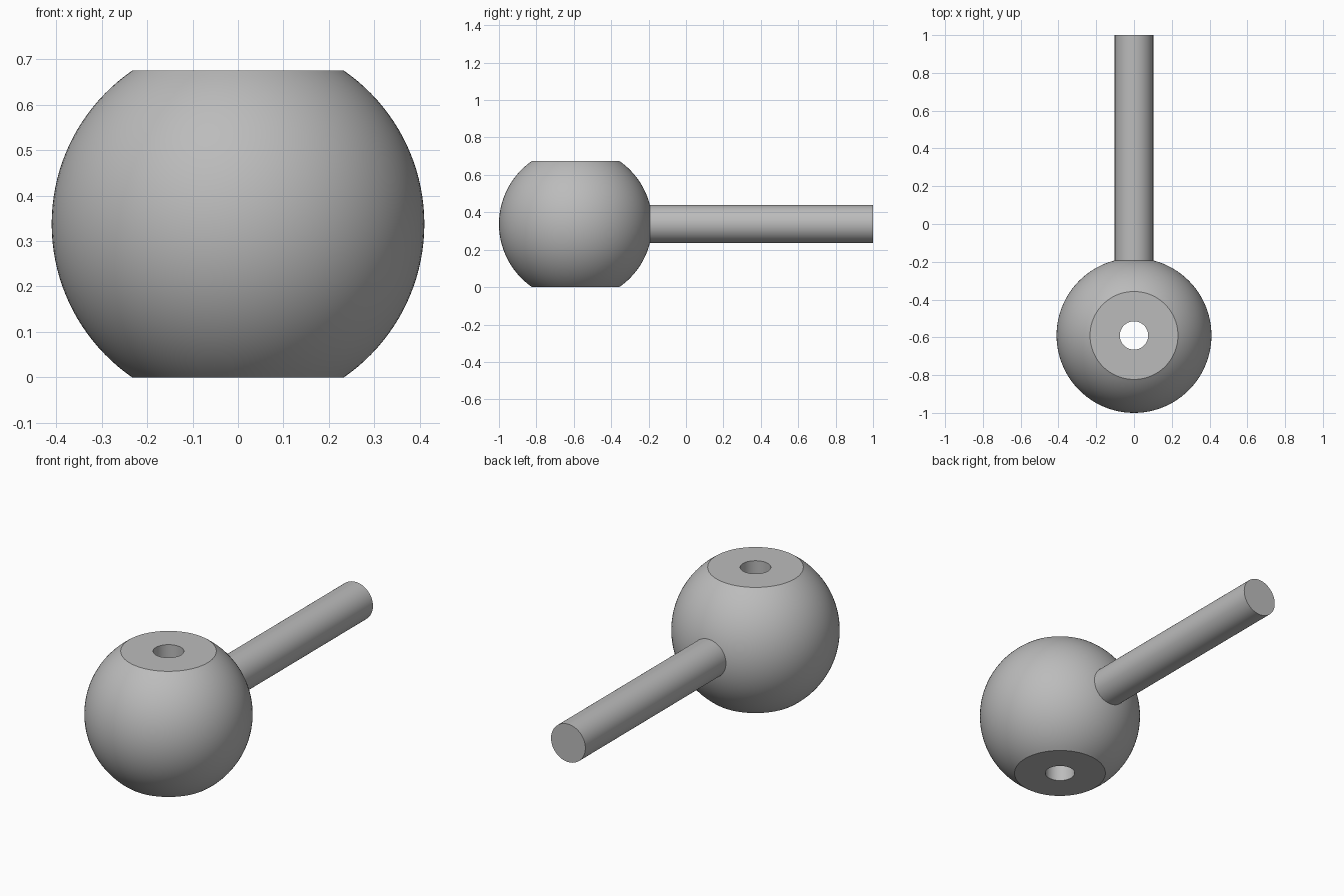
import bpy, bmesh, math

if "Cube" in bpy.data.objects:
    bpy.data.objects.remove(bpy.data.objects["Cube"])

R, CY, CZ = 0.41, -0.59, 0.3375   # ball radius and centre
HOLE, ROD = 0.075, 0.102          # hole and rod radii
SEG = 96

grey = bpy.data.materials.new("plain_grey")
grey.diffuse_color = (0.5, 0.5, 0.5, 1)
grey.use_nodes = True
grey.node_tree.nodes["Principled BSDF"].inputs["Base Color"].default_value = grey.diffuse_color


def lathe(name, profile, closed, location, rotation=(0, 0, 0)):
    """Revolve (radius, height) points around local z."""
    bm = bmesh.new()
    rings = []
    for r, z in profile:
        rings.append([bm.verts.new((r * math.cos(2 * math.pi * i / SEG),
                                    r * math.sin(2 * math.pi * i / SEG), z))
                      for i in range(SEG)])
    pairs = list(zip(rings, rings[1:]))
    if closed:
        pairs.append((rings[-1], rings[0]))
    else:
        bm.faces.new(rings[0])
        bm.faces.new(rings[-1])
    for a, b in pairs:
        for i in range(SEG):
            j = (i + 1) % SEG
            bm.faces.new((a[i], a[j], b[j], b[i]))
    bmesh.ops.recalc_face_normals(bm, faces=bm.faces)
    mesh = bpy.data.meshes.new(name)
    bm.to_mesh(mesh)
    bm.free()
    mesh.materials.append(grey)
    obj = bpy.data.objects.new(name, mesh)
    obj.location, obj.rotation_euler = location, rotation
    bpy.context.collection.objects.link(obj)
    bpy.ops.object.select_all(action='DESELECT')
    obj.select_set(True)
    bpy.context.view_layer.objects.active = obj
    bpy.ops.object.shade_smooth_by_angle(angle=math.radians(30))
    return obj


# Ball with flat top and bottom and a vertical through hole
tilt = math.asin(CZ / R)
N = 40
arc = [(R * math.cos(t), R * math.sin(t))
       for t in (-tilt + 2 * tilt * k / N for k in range(N + 1))]
lathe("ball", [(HOLE, -CZ)] + arc + [(HOLE, CZ)], True, (0, CY, CZ))

# Straight rod leaving the back of the ball
start = -0.2
lathe("rod", [(ROD, 0), (ROD, 1 - start)], False, (0, start, CZ),
      (-math.pi / 2, 0, 0))
